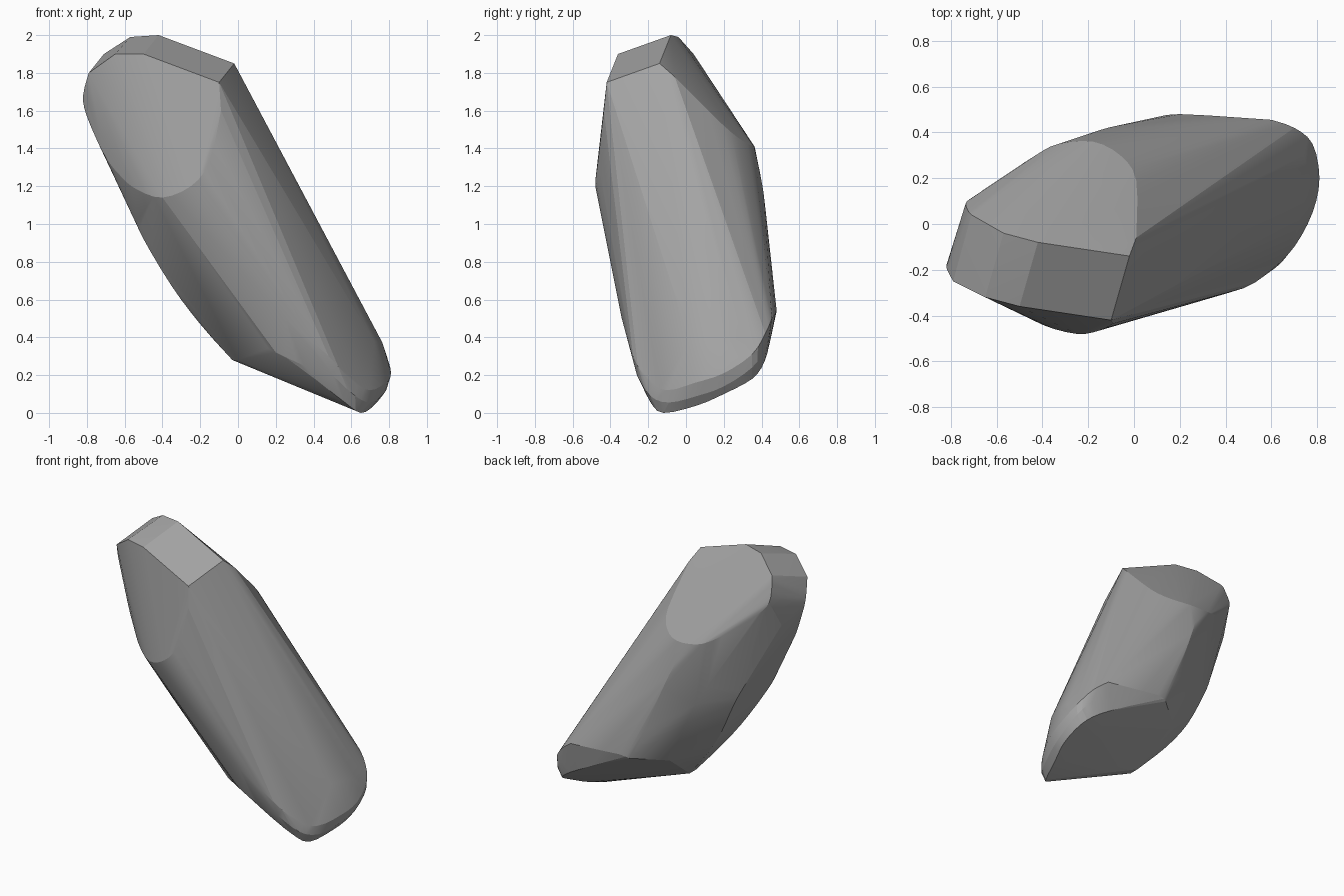
import bpy
import bmesh
from mathutils import Vector

# Remove the default object
default_cube = bpy.data.objects.get("Cube")
if default_cube:
    bpy.data.objects.remove(default_cube, do_unlink=True)


def make_material(name, colour):
    material = bpy.data.materials.new(name)
    material.use_nodes = True
    material.diffuse_color = colour
    shader = material.node_tree.nodes["Principled BSDF"]
    shader.inputs["Base Color"].default_value = colour
    shader.inputs["Roughness"].default_value = 0.7
    return material


def rounded_path(points, steps=3):
    """Return a smooth open path that passes through all the points."""
    knots = [Vector(point) for point in points]
    padded = [knots[0]] + knots + [knots[-1]]
    path = []
    for index in range(len(knots) - 1):
        before, start, end, after = padded[index:index + 4]
        for step in range(steps):
            t = step / steps
            start_pull = (end - before) / 2
            end_pull = (after - start) / 2
            rise = t * t * (3 - 2 * t)
            leave = t * (1 - t) * (1 - t)
            arrive = t * t * (t - 1)
            path.append(start.lerp(end, rise) + start_pull * leave + end_pull * arrive)
    path.append(knots[-1])
    return path


def hull_object(name, outlines, material):
    """Wrap one tight convex skin around all the outlines."""
    mesh = bpy.data.meshes.new(name)
    bm = bmesh.new()
    for outline in outlines:
        for point in outline:
            bm.verts.new(point)
    bmesh.ops.remove_doubles(bm, verts=bm.verts, dist=0.004)
    result = bmesh.ops.convex_hull(bm, input=bm.verts)
    unused = set(result["geom_interior"]) | set(result["geom_unused"])
    bmesh.ops.delete(bm, geom=[item for item in unused if isinstance(item, bmesh.types.BMVert)],
                     context="VERTS")
    bmesh.ops.dissolve_limit(bm, angle_limit=0.02, verts=bm.verts, edges=bm.edges)
    bmesh.ops.recalc_face_normals(bm, faces=bm.faces)
    bm.to_mesh(mesh)
    bm.free()
    mesh.materials.append(material)
    body = bpy.data.objects.new(name, mesh)
    bpy.context.collection.objects.link(body)
    return body


# Bevelled strip at the top: sharp corners kept as they are
top_strip = [(-.1, -.42, 1.75), (-.02, -.14, 1.85), (-.42, -.08, 2), (-.57, -.04, 1.99),
             (-.71, .04, 1.9), (-.5, -.36, 1.9), (-.65, -.32, 1.9), (-.79, -.25, 1.8)]

# Rim of the front oval cut
front_rim = rounded_path([(-.09, -.435, 1.6), (-.15, -.465, 1.33), (-.25, -.48, 1.2),
                          (-.4, -.44, 1.14), (-.53, -.36, 1.18), (-.62, -.29, 1.25),
                          (-.71, -.23, 1.37), (-.8, -.18, 1.57), (-.82, -.19, 1.68),
                          (-.79, -.25, 1.8)])

# Rim of the sloping back oval cut
back_rim = rounded_path([(.01, -.06, 1.78), (.01, .19, 1.53), (-.06, .3, 1.44),
                         (-.18, .36, 1.41), (-.33, .35, 1.42), (-.43, .3, 1.46),
                         (-.58, .2, 1.56), (-.7, .12, 1.68), (-.735, .09, 1.76),
                         (-.72, .05, 1.88)])

# The curved edges of the underside
under_front = rounded_path([(-.03, -.07, .28), (-.2, -.07, .47), (-.35, -.13, .67),
                            (-.5, -.2, .92), (-.57, -.24, 1.08), (-.78, -.19, 1.54)])
under_back = rounded_path([(-.03, 0, .28), (-.2, .08, .47), (-.35, .12, .68),
                           (-.48, .14, .95), (-.56, .11, 1.12), (-.76, 0, 1.54)])

# Swelling of the flanks in front of and behind the underside
front_flank = rounded_path([(-.42, -.31, 1), (-.26, -.25, .75), (-.1, -.19, .5),
                            (0, -.11, .28)])
back_flank = rounded_path([(-.49, .22, 1.3), (-.3, .325, .97), (-.08, .3, .5)])

# Rounded foot: rings going from its front to its back
foot_rim = rounded_path([(.25, -.34, .5), (.48, -.28, .3), (.6, -.2, .17), (.7, -.1, .12),
                         (.78, .05, .16), (.81, .2, .21), (.78, .35, .31),
                         (.7, .42, .42), (.6, .455, .5)])
foot_bulge = rounded_path([(.5, -.26, .2), (.62, -.19, .09), (.7, -.09, .055),
                           (.76, .06, .09), (.79, .2, .14), (.775, .35, .24),
                           (.7, .41, .33), (.55, .445, .42)])
foot_sole = rounded_path([(.42, -.24, .17), (.56, -.19, .06), (.65, -.12, 0),
                          (.72, .06, .04), (.76, .2, .1), (.74, .35, .18),
                          (.63, .415, .27), (.4, .45, .4)])
foot_top = rounded_path([(.72, .02, .38), (.765, .18, .37), (.74, .3, .4)])

# Back edge and lower front edge
back_edge = rounded_path([(.6, .455, .5), (.2, .48, .54), (.1, .46, .55),
                          (-.02, .44, .85), (-.15, .41, 1.17), (-.25, .36, 1.41)])
low_front = rounded_path([(.1, -.24, .38), (.2, -.27, .32), (.35, -.27, .25)])

grey = make_material("stone grey", (.37, .37, .37, 1))
stone = hull_object("leaning_stone", [top_strip, front_rim, back_rim, under_front, under_back,
                                      front_flank, back_flank, foot_rim, foot_bulge,
                                      foot_sole, foot_top, back_edge, low_front], grey)

# Soft shading across the rounded areas, crisp at the cuts
bpy.ops.object.select_all(action="DESELECT")
stone.select_set(True)
bpy.context.view_layer.objects.active = stone
bpy.ops.object.shade_smooth_by_angle(angle=.2)
